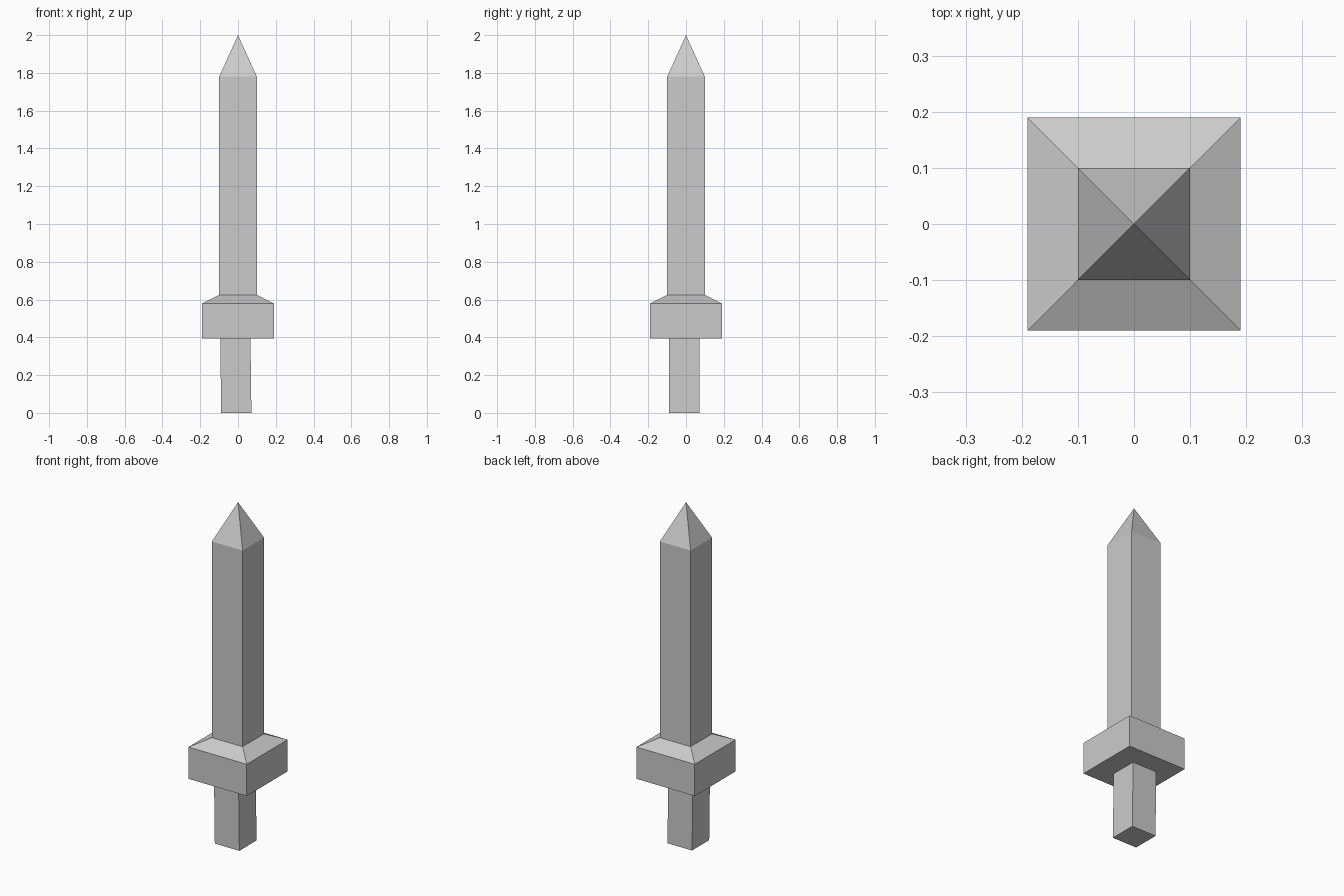
import bpy
import bmesh

if "Cube" in bpy.data.objects:
    bpy.data.objects.remove(bpy.data.objects["Cube"])


def ring(half, z, x=0.0, y=0.0):
    """Square cross-section: half width, height and centre."""
    return [(x + sx * half, y + sy * half, z)
            for sx, sy in ((-1, -1), (1, -1), (1, 1), (-1, 1))]


def loft(name, rings, tip=None, cap_bottom=False):
    """Skin square rings from bottom to top, optionally closing the ends."""
    bm = bmesh.new()
    loops = [[bm.verts.new(p) for p in r] for r in rings]
    for low, high in zip(loops, loops[1:]):
        for i in range(4):
            j = (i + 1) % 4
            bm.faces.new((low[i], low[j], high[j], high[i]))
    if cap_bottom:
        bm.faces.new(loops[0][::-1])
    if tip:
        apex = bm.verts.new(tip)
        for i in range(4):
            bm.faces.new((loops[-1][i], loops[-1][(i + 1) % 4], apex))
    mesh = bpy.data.meshes.new(name)
    bm.to_mesh(mesh)
    bm.free()
    obj = bpy.data.objects.new(name, mesh)
    bpy.context.collection.objects.link(obj)
    return obj


# Shared joints, so the parts meet without hidden inner faces
grip_top = ring(0.08, 0.393, -0.014, -0.009)
blade_base = ring(0.1, 0.625)

# Grip: slightly off-centre and leaning
loft("grip", [ring(0.08, 0.0, -0.009, -0.009), grip_top], cap_bottom=True)

# Guard: square block with a sloped top
loft("guard", [grip_top, ring(0.19, 0.393), ring(0.19, 0.58), blade_base])

# Blade: square bar with a pyramid point
loft("blade", [blade_base, ring(0.1, 1.78)], tip=(0, 0, 2.0))
